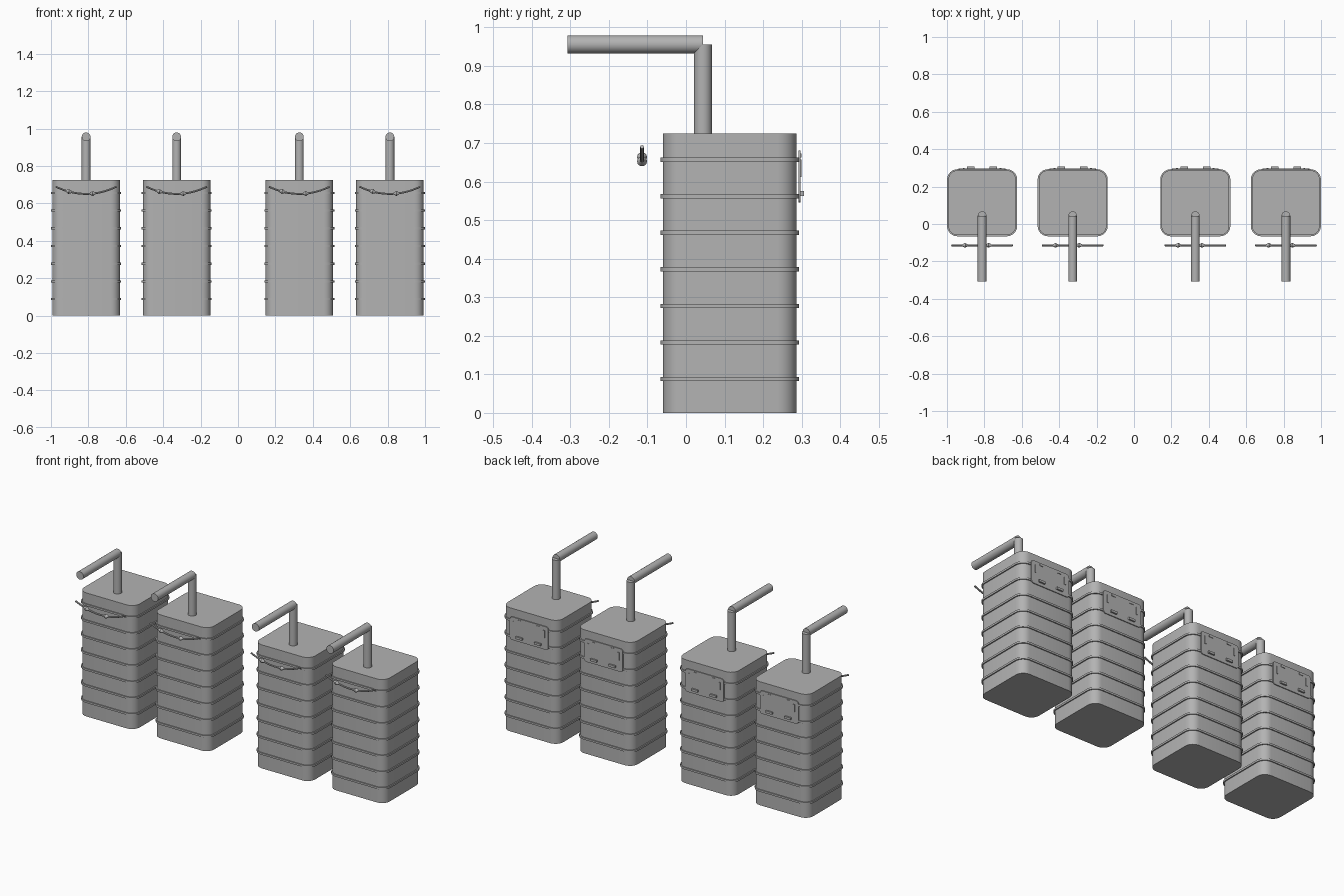
import bpy, bmesh, math
from mathutils import Vector, Matrix

if "Cube" in bpy.data.objects:
    bpy.data.objects.remove(bpy.data.objects["Cube"])

grey = bpy.data.materials.new("mid_grey")
grey.diffuse_color = (0.45, 0.45, 0.45, 1)
grey.use_nodes = True
grey.node_tree.nodes["Principled BSDF"].inputs["Base Color"].default_value = grey.diffuse_color


def finish(bm, name):
    bmesh.ops.recalc_face_normals(bm, faces=bm.faces)
    mesh = bpy.data.meshes.new(name)
    bm.to_mesh(mesh)
    bm.free()
    mesh.materials.append(grey)
    obj = bpy.data.objects.new(name, mesh)
    bpy.context.collection.objects.link(obj)
    bpy.ops.object.select_all(action='DESELECT')
    obj.select_set(True)
    bpy.context.view_layer.objects.active = obj
    bpy.ops.object.shade_smooth_by_angle(angle=math.radians(35))
    return obj


def rounded_box(name, center, size, radius=0.0, axis=2, segments=6):
    """Box whose edges along one axis are rounded."""
    bm = bmesh.new()
    bmesh.ops.create_cube(bm, size=1)
    bmesh.ops.scale(bm, vec=size, verts=bm.verts)
    if radius:
        edges = [e for e in bm.edges
                 if abs((e.verts[0].co - e.verts[1].co)[axis]) > 1e-6]
        bmesh.ops.bevel(bm, geom=edges, offset=radius, segments=segments,
                        profile=0.5, affect='EDGES')
    bmesh.ops.translate(bm, vec=center, verts=bm.verts)
    return finish(bm, name)


def rod(name, a, b, r1, r2=None, sides=24):
    a, b = Vector(a), Vector(b)
    bm = bmesh.new()
    turn = (b - a).to_track_quat('Z', 'Y').to_matrix().to_4x4()
    bmesh.ops.create_cone(bm, cap_ends=True, segments=sides, radius1=r1,
                          radius2=r1 if r2 is None else r2, depth=(b - a).length,
                          matrix=Matrix.Translation((a + b) / 2) @ turn)
    return finish(bm, name)


def sag(u):
    """Height of the hanging cable at offset u from the tank centre."""
    return 0.651 + 0.039 * (u / 0.163) ** 2


def cable(name, cx, y, radius, steps=20, sides=8):
    """Tube swept along the sagging curve."""
    bm = bmesh.new()
    rings = []
    for i in range(steps + 1):
        u = -0.163 + 0.326 * i / steps
        slope = math.atan(2 * 0.039 * u / 0.163 ** 2)
        ring = []
        for k in range(sides):
            t = 2 * math.pi * k / sides
            n = radius * math.cos(t)
            ring.append(bm.verts.new((cx + u - n * math.sin(slope),
                                      y + radius * math.sin(t),
                                      sag(u) + n * math.cos(slope))))
        rings.append(ring)
    for p, q in zip(rings, rings[1:]):
        for k in range(sides):
            j = (k + 1) % sides
            bm.faces.new((p[k], p[j], q[j], q[k]))
    bm.faces.new(rings[0])
    bm.faces.new(rings[-1])
    return finish(bm, name)


BODY_Y = 0.1135
for n, cx in enumerate((-0.812, -0.328, 0.328, 0.812), 1):
    # tank body
    rounded_box(f"tank_body_{n}", (cx, BODY_Y, 0.3625), (0.362, 0.347, 0.725), 0.05)

    # reinforcing bands
    for b in range(7):
        rounded_box(f"band_{n}_{b + 1}", (cx, BODY_Y, 0.088 + 0.0948 * b),
                    (0.375, 0.359, 0.011), 0.056)

    # exhaust pipe
    rod(f"upright_pipe_{n}", (cx, 0.044, 0.70), (cx, 0.044, 0.956), 0.0235)
    rod(f"outlet_pipe_{n}", (cx, 0.044, 0.956), (cx, -0.307, 0.956), 0.0235)

    # hanging cable with two pointed knots
    cable(f"cable_{n}", cx, -0.114, 0.005)
    for k, u in enumerate((-0.092, 0.035)):
        for s in (-1, 1):
            rod(f"knot_{n}_{k}_{s}", (cx + u, -0.114, sag(u)),
                (cx + u + s * 0.017, -0.114, sag(u + s * 0.017)), 0.013, 0.004, 12)

    # rear mounting plate with tabs
    rounded_box(f"rear_plate_{n}", (cx, 0.2945, 0.613), (0.25, 0.005, 0.135), 0.014, 1, 3)
    for s in (-1, 1):
        rounded_box(f"lower_tab_{n}_{s}", (cx + s * 0.06, 0.3, 0.569), (0.04, 0.013, 0.013))
        rounded_box(f"side_tab_{n}_{s}", (cx + s * 0.098, 0.2975, 0.635), (0.01, 0.005, 0.045))
        rounded_box(f"upper_tab_{n}_{s}", (cx + s * 0.06, 0.2975, 0.668), (0.025, 0.005, 0.01))
